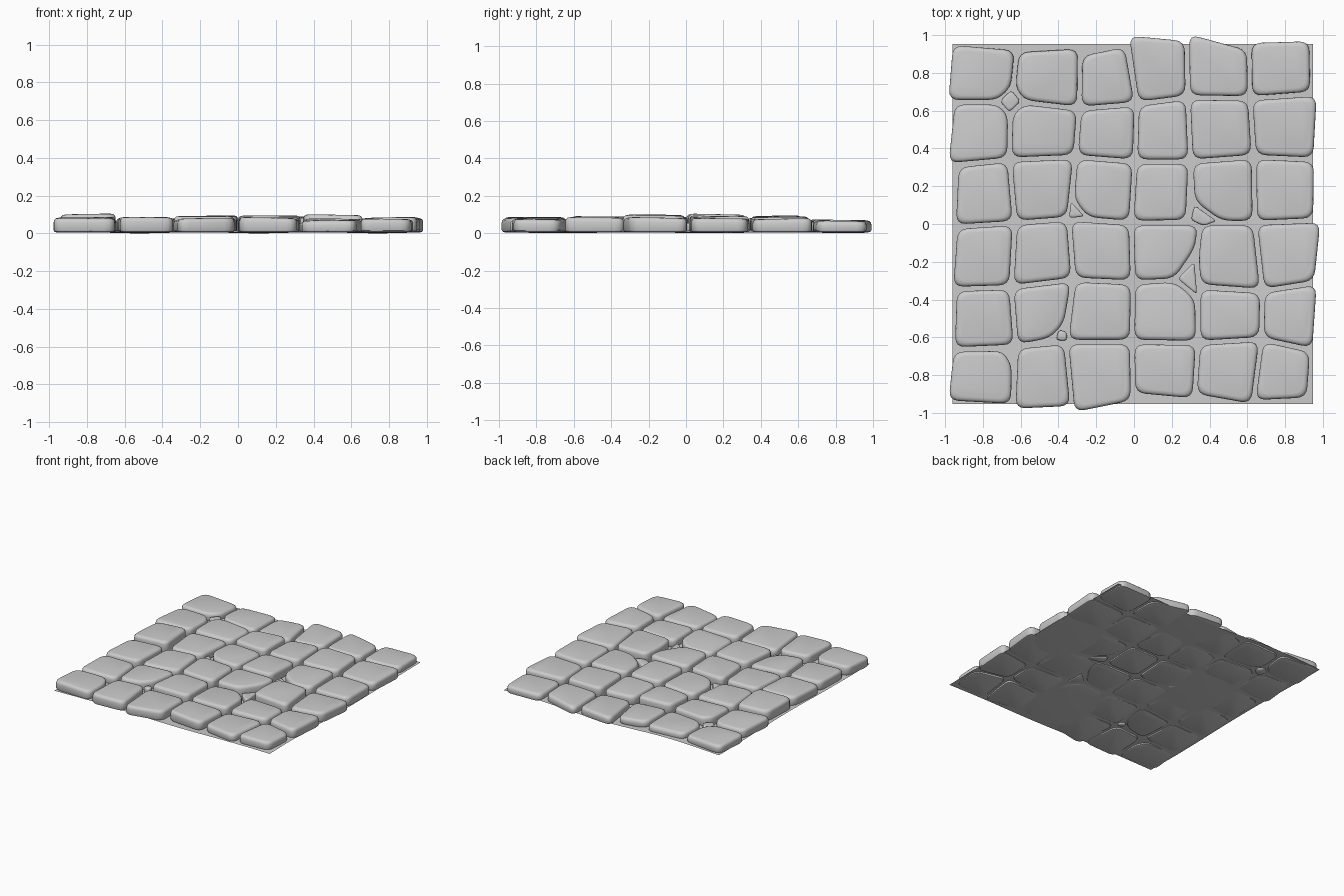
import bpy, bmesh, math, random
from mathutils import Vector as V

if "Cube" in bpy.data.objects:
    bpy.data.objects.remove(bpy.data.objects["Cube"])

random.seed(4)

# Joint nodes where four stones meet: 5 lines (back to front), 5 nodes each
NODES = [
    [(-.65, .65), (-.29, .61), (.015, .635), (.285, .67), (.615, .665)],
    [(-.66, .34), (-.31, .355), (.005, .33), (.30, .33), (.635, .355)],
    [(-.63, .005), (-.345, .027), (-.015, .005), (.35, .005), (.64, .005)],
    [(-.65, -.335), (-.32, -.295), (-.005, -.31), (.34, -.335), (.68, -.355)],
    [(-.625, -.65), (-.36, -.625), (-.01, -.625), (.34, -.63), (.675, -.61)],
]
# Outer rim: joint positions along each side, and the two corner depths per stone
BACK_X = [-.97, -.62, -.285, -.04, .28, .61, .94]
BACK_Y = [(.96, .93), (.92, .94), (.90, .95), (1.01, .98), (1.02, .93), (.97, .98)]
FRONT_X = [-.995, -.64, -.325, -.005, .32, .63, .925]
FRONT_Y = [(-.945, -.965), (-.99, -.975), (-1.01, -.945),
           (-.905, -.935), (-.91, -.965), (-.945, -.93)]
LEFT_Y = [0, .645, .31, -.015, -.345, -.665, 0]
LEFT_X = [(-.97, -.995), (-.96, -.995), (-.94, -.955),
          (-.945, -.97), (-.95, -.96), (-.965, -.995)]
RIGHT_Y = [0, .69, .34, .02, -.31, -.67, 0]
RIGHT_X = [(.94, .945), (.98, .96), (.965, .96), (1.0, .965), (.98, .955), (.945, .925)]

# Corners clipped to make room for pebbles (0 back-left, 1 back-right, 2 front-right, 3 front-left)
CUTS = {
    (0, 0): (2, [(-.64, .72), (-.72, .645)]), (0, 1): (3, [(-.585, .645), (-.64, .72)]),
    (1, 0): (1, [(-.72, .645), (-.655, .58)]), (1, 1): (0, [(-.655, .58), (-.585, .645)]),
    (2, 2): (3, [(-.25, .025), (-.33, .13)]), (2, 3): (2, [(.285, .01)]),
    (2, 4): (3, [(.46, .005), (.31, .115)]), (3, 3): (2, [(.335, -.13), (.22, -.3)]),
    (3, 4): (3, [(.345, -.33), (.33, -.19)]), (4, 3): (1, [(.22, -.295), (.335, -.39)]),
    (4, 1): (2, [(-.36, -.53), (-.44, -.615)]), (5, 0): (1, [(-.69, -.66), (-.635, -.745)]),
}
PEBBLES = [
    [(-.71, .65), (-.65, .71), (-.60, .65), (-.66, .59)],
    [(-.335, .12), (-.26, .04), (-.345, .03)],
    [(.32, .10), (.44, .015), (.37, -.01), (.30, .02)],
    [(.23, -.29), (.32, -.20), (.335, -.375)],
    [(-.415, -.615), (-.40, -.56), (-.355, -.57), (-.355, -.62)],
]
# Stone heights in thousandths, back row first
HEIGHTS = ["70 66 64 68 70 66", "78 80 92 84 88 76", "100 78 84 92 86 80",
           "84 82 90 94 98 82", "78 84 90 80 76 84", "82 86 78 82 70 76"]


def inset(poly, d):
    """Move every edge of a clockwise outline inward by d."""
    out = []
    for i, p in enumerate(poly):
        a = (p - poly[i - 1]).normalized()
        b = (poly[(i + 1) % len(poly)] - p).normalized()
        na, nb = V((a.y, -a.x)), V((b.y, -b.x))
        out.append(p + (na + nb) * d / max(.35, 1 + na.dot(nb)))
    return out


def rounded(poly, r, steps=5):
    out = []
    for i, p in enumerate(poly):
        a, b = poly[i - 1] - p, poly[(i + 1) % len(poly)] - p
        a = p + a.normalized() * min(r, a.length * .4)
        b = p + b.normalized() * min(r, b.length * .4)
        for k in range(steps):
            t = k / (steps - 1)
            out.append(a * (1 - t) ** 2 + p * 2 * t * (1 - t) + b * t * t)
    return out


def finish(bm, name):
    bmesh.ops.recalc_face_normals(bm, faces=bm.faces)
    me = bpy.data.meshes.new(name)
    bm.to_mesh(me)
    bm.free()
    ob = bpy.data.objects.new(name, me)
    bpy.context.collection.objects.link(ob)
    bpy.context.view_layer.objects.active = ob
    ob.select_set(True)
    bpy.ops.object.shade_smooth_by_angle(angle=math.radians(40))
    ob.select_set(False)


def stone(name, corners, h, gap, r, k, tilt):
    """Loft rounded outlines up through a soft-edged profile."""
    poly = [V(c) for c in corners]
    mid = sum(poly, V((0, 0))) / len(poly)
    tx, ty = random.uniform(-tilt, tilt), random.uniform(-tilt, tilt)
    profile = [(.014, .005, 0), (.004, .009, 0), (0, .018, 0), (0, h - .024 * k, 1),
               (.003, h - .011 * k, 1), (.011, h - .003 * k, 1), (.024, h, 1)]
    bm = bmesh.new()
    rings = []
    for d, z, top in profile:
        ring = rounded(inset(poly, gap + d * k), r)
        rings.append([bm.verts.new((p.x, p.y, z + top * ((p.x - mid.x) * tx + (p.y - mid.y) * ty)))
                      for p in ring])
    n = len(rings[0])
    for lo, hi in zip(rings, rings[1:]):
        for i in range(n):
            bm.faces.new((lo[i], lo[(i + 1) % n], hi[(i + 1) % n], hi[i]))
    bm.faces.new(rings[0])
    bm.faces.new(rings[-1])
    finish(bm, name)


def corner(r, c, dr, dc):
    """Corner of stone (r, c); rim stones use their own depth at the outside."""
    i, j = r + dr, c + dc
    x = y = None
    if i in (0, 6):
        xs, ys = (BACK_X, BACK_Y) if i == 0 else (FRONT_X, FRONT_Y)
        x, y = xs[j], ys[c][dc]
    elif j in (0, 6):
        xs, ys = (LEFT_X, LEFT_Y) if j == 0 else (RIGHT_X, RIGHT_Y)
        x, y = xs[r][dr], ys[i]
    else:
        x, y = NODES[i - 1][j - 1]
    return (x, y)


# Paving stones
for r in range(6):
    for c in range(6):
        pts = [corner(r, c, *d) for d in ((0, 0), (0, 1), (1, 1), (1, 0))]
        if (r, c) in CUTS:
            k, new = CUTS[r, c]
            pts[k:k + 1] = new
        h = int(HEIGHTS[r].split()[c]) / 1000
        stone(f"paving_stone_{r}_{c}", pts, h, .012, .055, 1, .025)

# Pebbles filling the wide joints
for i, pts in enumerate(PEBBLES):
    stone(f"filler_pebble_{i}", pts, .055, .001, .02, .5, 0)

# Uneven mortar sheet under the stones
bm = bmesh.new()
bmesh.ops.create_grid(bm, x_segments=24, y_segments=24, size=.954)
for v in bm.verts:
    v.co.z = .01 + .01 * math.sin(5 * v.co.x + 1) * math.cos(4 * v.co.y - .5)
    v.co.x -= .006
finish(bm, "mortar_bed")
